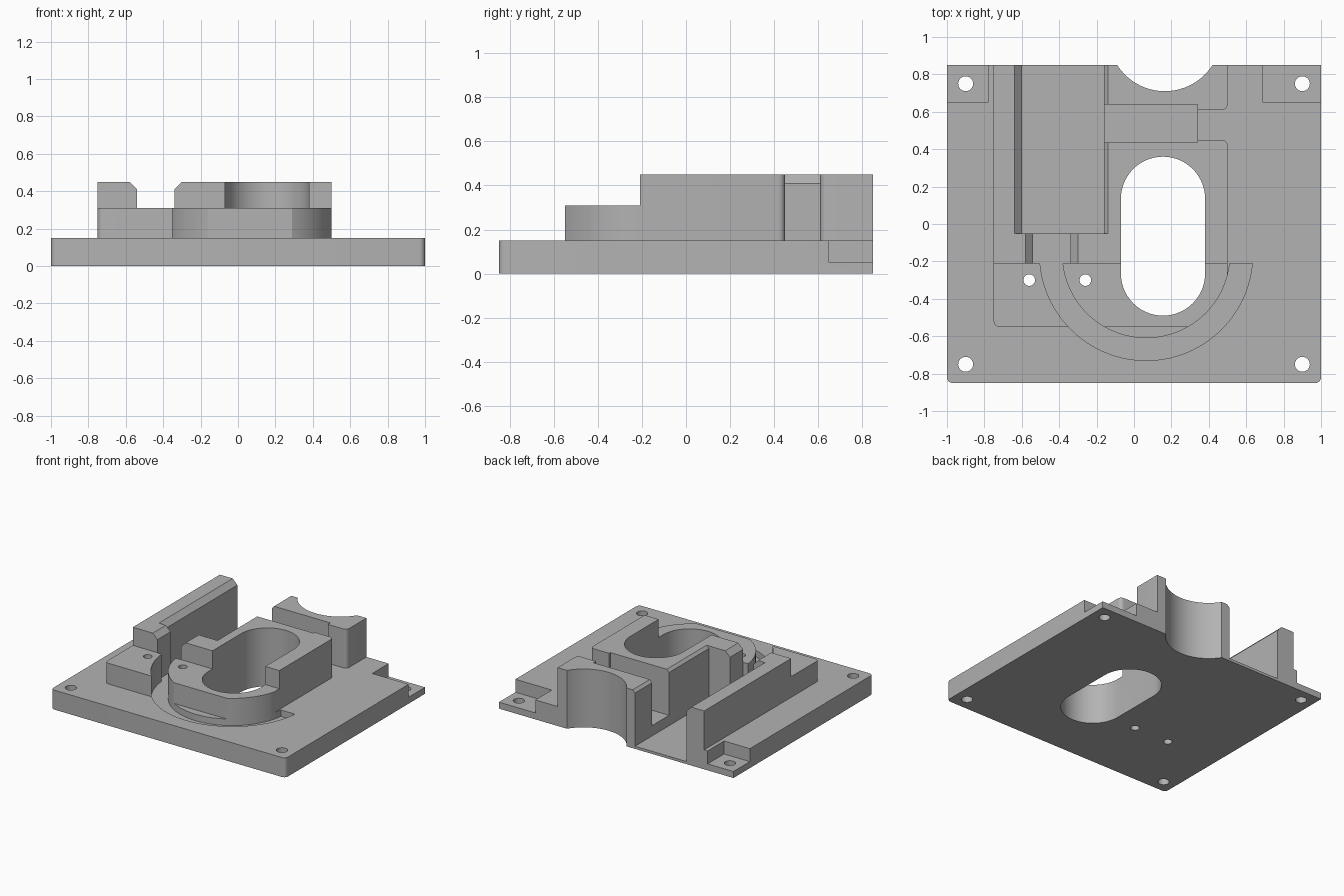
import bpy, bmesh, math
from mathutils import Vector

cube = bpy.data.objects.get("Cube")
if cube:
    bpy.data.objects.remove(cube, do_unlink=True)

grey = bpy.data.materials.new("machined_grey")
grey.use_nodes = True
COLOUR = (0.45, 0.45, 0.45, 1)
grey.diffuse_color = COLOUR
grey.node_tree.nodes["Principled BSDF"].inputs["Base Color"].default_value = COLOUR


def prism(name, points, start, depth, along="z"):
    """Extrude a flat outline along z (x, y points) or y (x, z points)."""
    bm = bmesh.new()
    if along == "z":
        verts = [bm.verts.new((p[0], p[1], start)) for p in points]
        move = Vector((0, 0, depth))
    else:
        verts = [bm.verts.new((p[0], start, p[1])) for p in points]
        move = Vector((0, depth, 0))
    face = bm.faces.new(verts)
    out = bmesh.ops.extrude_face_region(bm, geom=[face])
    bmesh.ops.translate(bm, vec=move,
                        verts=[v for v in out["geom"] if isinstance(v, bmesh.types.BMVert)])
    bmesh.ops.recalc_face_normals(bm, faces=bm.faces)
    mesh = bpy.data.meshes.new(name)
    bm.to_mesh(mesh)
    bm.free()
    mesh.materials.append(grey)
    obj = bpy.data.objects.new(name, mesh)
    bpy.context.collection.objects.link(obj)
    return obj


def arc(cx, cy, r, a0, a1, n):
    return [(cx + r * math.cos(a0 + (a1 - a0) * i / n),
             cy + r * math.sin(a0 + (a1 - a0) * i / n)) for i in range(n + 1)]


def rounded(points, steps=5):
    """Outline whose points may carry a corner radius (square corners only)."""
    out = []
    for i, p in enumerate(points):
        if len(p) == 2:
            out.append(p)
            continue
        c = Vector(p[:2])
        a = (Vector(points[i - 1][:2]) - c).normalized() * p[2]
        b = (Vector(points[(i + 1) % len(points)][:2]) - c).normalized() * p[2]
        mid = c + a + b
        for k in range(steps + 1):
            t = math.pi / 2 * k / steps
            out.append(tuple(mid - b * math.cos(t) - a * math.sin(t)))
    return out


def rect(x0, x1, y0, y1):
    return [(x0, y0), (x1, y0), (x1, y1), (x0, y1)]


def combine(target, tool, operation):
    mod = target.modifiers.new(operation.lower(), "BOOLEAN")
    mod.operation = operation
    mod.solver = "EXACT"
    mod.object = tool
    bpy.context.view_layer.objects.active = target
    bpy.ops.object.modifier_apply(modifier=mod.name)
    bpy.data.objects.remove(tool, do_unlink=True)


# base plate with rounded front corners
plate = prism("housing_plate", rounded(
    [(-1, -0.85, 0.03), (1, -0.85, 0.03), (1, 0.85), (-1, 0.85)]), 0, 0.15)

# raised blocks: low front block, guide wall, main block, rear post
low_block = prism("low_block", rounded(
    [(-0.75, -0.55, 0.03), (0.5, -0.55, 0.06), (0.5, -0.15), (-0.75, -0.15)]), 0.05, 0.26)
guide_wall = prism("guide_wall", rect(-0.75, -0.5, -0.21, 0.85), 0.05, 0.4)
main_block = prism("main_block", rounded(
    [(-0.4, -0.21), (0.5, -0.21), (0.5, 0.45, 0.03), (0.34, 0.45),
     (0.34, 0.435), (-0.4, 0.435)]), 0.05, 0.4)
rear_post = prism("rear_post", rounded(
    [(-0.4, 0.64), (0.34, 0.64), (0.34, 0.61), (0.5, 0.61, 0.03),
     (0.5, 0.85), (-0.4, 0.85)]), 0.05, 0.4)
for part in (low_block, guide_wall, main_block, rear_post):
    combine(plate, part, "UNION")


def channel(name, x0, x1, c0, c1, floor, y0, y1):
    """Channel with chamfered upper edges, running along y."""
    top = 0.45
    return prism(name, [(x0, floor), (x1, floor), (x1, top - c1), (x1 + c1, top),
                        (x1 + c1, 0.6), (x0 - c0, 0.6), (x0 - c0, top), (x0, top - c0)],
                 y0, y1 - y0, "y")


# channels and the cross pocket
cuts = [
    channel("wide_channel", -0.60, -0.16, 0.04, 0.02, 0.02, -0.05, 0.95),
    channel("narrow_channel", -0.54, -0.34, 0.04, 0.04, 0.10, -0.211, 0.0),
    prism("cross_pocket", rect(-0.3, 0.34, 0.435, 0.64), 0.10, 0.5),
]

# curved groove below the front step
gx, gy, step = 0.065, -0.16, -0.21
ring = []
for radius, flip in ((0.57, False), (0.45, True)):
    a = math.asin((gy - step) / radius)
    pts = arc(gx, gy, radius, math.pi + a, 2 * math.pi - a, 40)
    ring += pts[::-1] if flip else pts
cuts.append(prism("curved_groove", ring, 0.10, 0.5))

# long through slot
sx, sr = 0.155, 0.225
cuts.append(prism("oval_slot", arc(sx, 0.135, sr, 0, math.pi, 28)
                  + arc(sx, -0.265, sr, math.pi, 2 * math.pi, 28), -0.1, 0.8))

# round bite in the back edge
cuts.append(prism("rear_bite", arc(0.165, 1.012, 0.302, 0, 2 * math.pi, 72)[:-1], -0.1, 0.8))

# lowered back corners
cuts.append(prism("corner_step", rect(-1.1, -0.78, 0.65, 0.95), 0.05, 0.3))
cuts.append(prism("corner_step", rect(0.69, 1.1, 0.65, 0.95), 0.05, 0.3))

# screw holes
holes = [(x, y, 0.04) for x in (-0.9, 0.9) for y in (-0.75, 0.75)]
holes += [(x, -0.3, 0.031) for x in (-0.56, -0.26)]
for x, y, r in holes:
    cuts.append(prism("screw_hole", arc(x, y, r, 0, 2 * math.pi, 24)[:-1], -0.1, 0.8))

for cutter in cuts:
    combine(plate, cutter, "DIFFERENCE")

# smooth curved walls, crisp edges
bpy.ops.object.select_all(action="DESELECT")
plate.select_set(True)
bpy.context.view_layer.objects.active = plate
bpy.ops.object.shade_smooth_by_angle(angle=math.radians(30))
